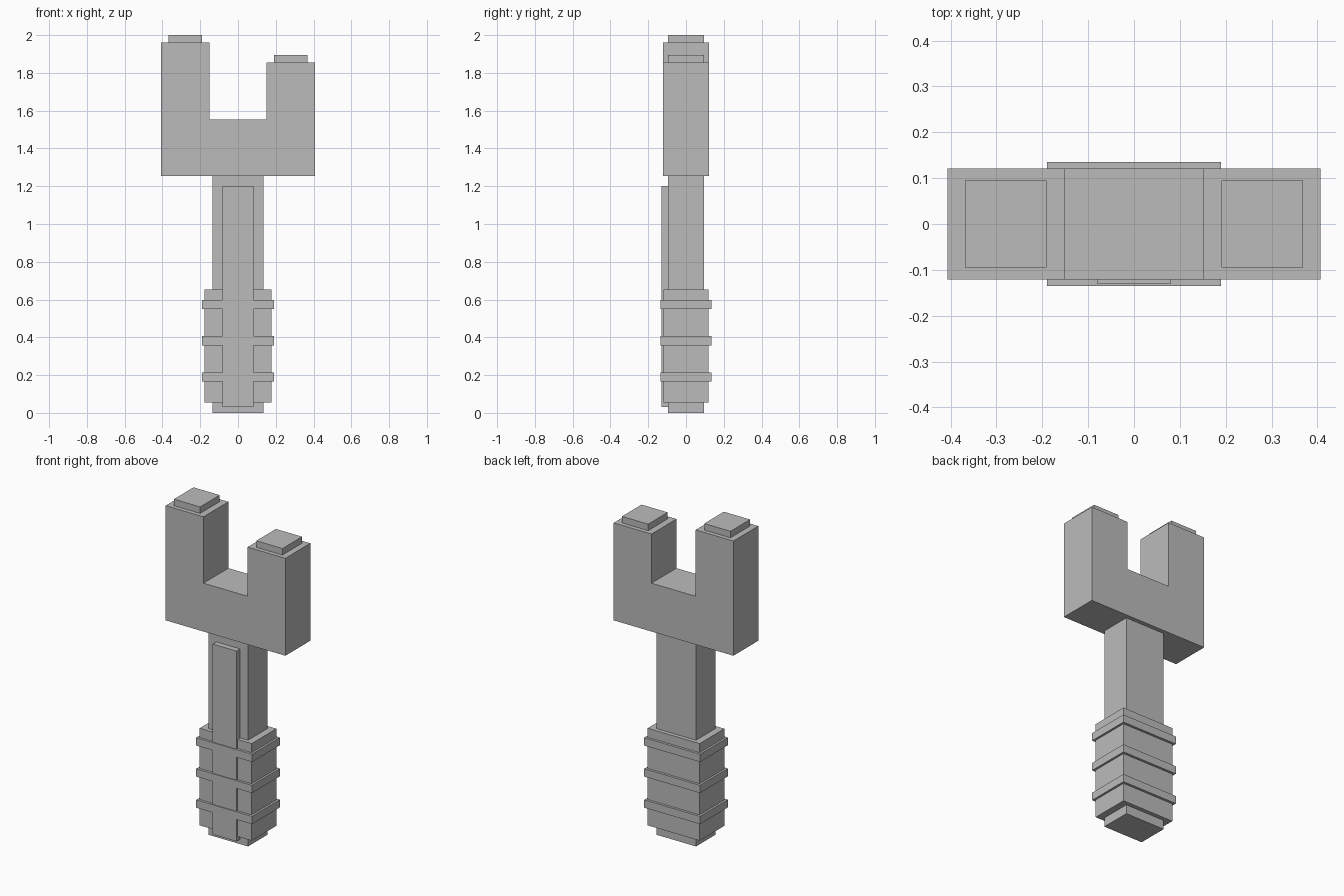
import bpy
import bmesh

if "Cube" in bpy.data.objects:
    bpy.data.objects.remove(bpy.data.objects["Cube"])

grey = bpy.data.materials.new("plain grey")
grey.diffuse_color = (0.5, 0.5, 0.5, 1)
grey.use_nodes = True
grey.node_tree.nodes["Principled BSDF"].inputs["Base Color"].default_value = grey.diffuse_color


def prism(name, profile, y0, y1):
    """Extrude an x/z outline from y0 (front) to y1 (back)."""
    bm = bmesh.new()
    face = bm.faces.new([bm.verts.new((x, y0, z)) for x, z in profile])
    ext = bmesh.ops.extrude_face_region(bm, geom=[face])
    moved = [g for g in ext["geom"] if isinstance(g, bmesh.types.BMVert)]
    bmesh.ops.translate(bm, verts=moved, vec=(0, y1 - y0, 0))
    bmesh.ops.recalc_face_normals(bm, faces=bm.faces)
    mesh = bpy.data.meshes.new(name)
    bm.to_mesh(mesh)
    bm.free()
    mesh.materials.append(grey)
    obj = bpy.data.objects.new(name, mesh)
    bpy.context.collection.objects.link(obj)
    return obj


def box(name, x0, x1, y0, y1, z0, z1):
    return prism(name, [(x0, z0), (x1, z0), (x1, z1), (x0, z1)], y0, y1)


# Handle: shaft, thicker grip and the raised strip on the front
box("shaft", -0.135, 0.135, -0.095, 0.095, 0, 1.255)
box("grip", -0.177, 0.177, -0.12, 0.12, 0.056, 0.653)
box("front_strip", -0.081, 0.081, -0.13, -0.09, 0.03, 1.2)

# Three bands around the grip
for i in range(3):
    z = 0.191 + 0.191 * i
    box(f"grip_band_{i + 1}", -0.19, 0.19, -0.135, 0.135, z - 0.024, z + 0.024)

# Open jaw head, left prong taller than the right
box_top = {"left": 1.96, "right": 1.854}
prism("jaw_head", [(-0.407, 1.255), (0.407, 1.255),
                   (0.407, box_top["right"]), (0.15, box_top["right"]),
                   (0.15, 1.552), (-0.15, 1.552),
                   (-0.15, box_top["left"]), (-0.407, box_top["left"])],
      -0.121, 0.121)

# Small caps on the prong tips
for side, cx in (("left", -0.28), ("right", 0.28)):
    z = box_top[side]
    box(f"{side}_prong_cap", cx - 0.089, cx + 0.089, -0.095, 0.095, z - 0.02, z + 0.04)
